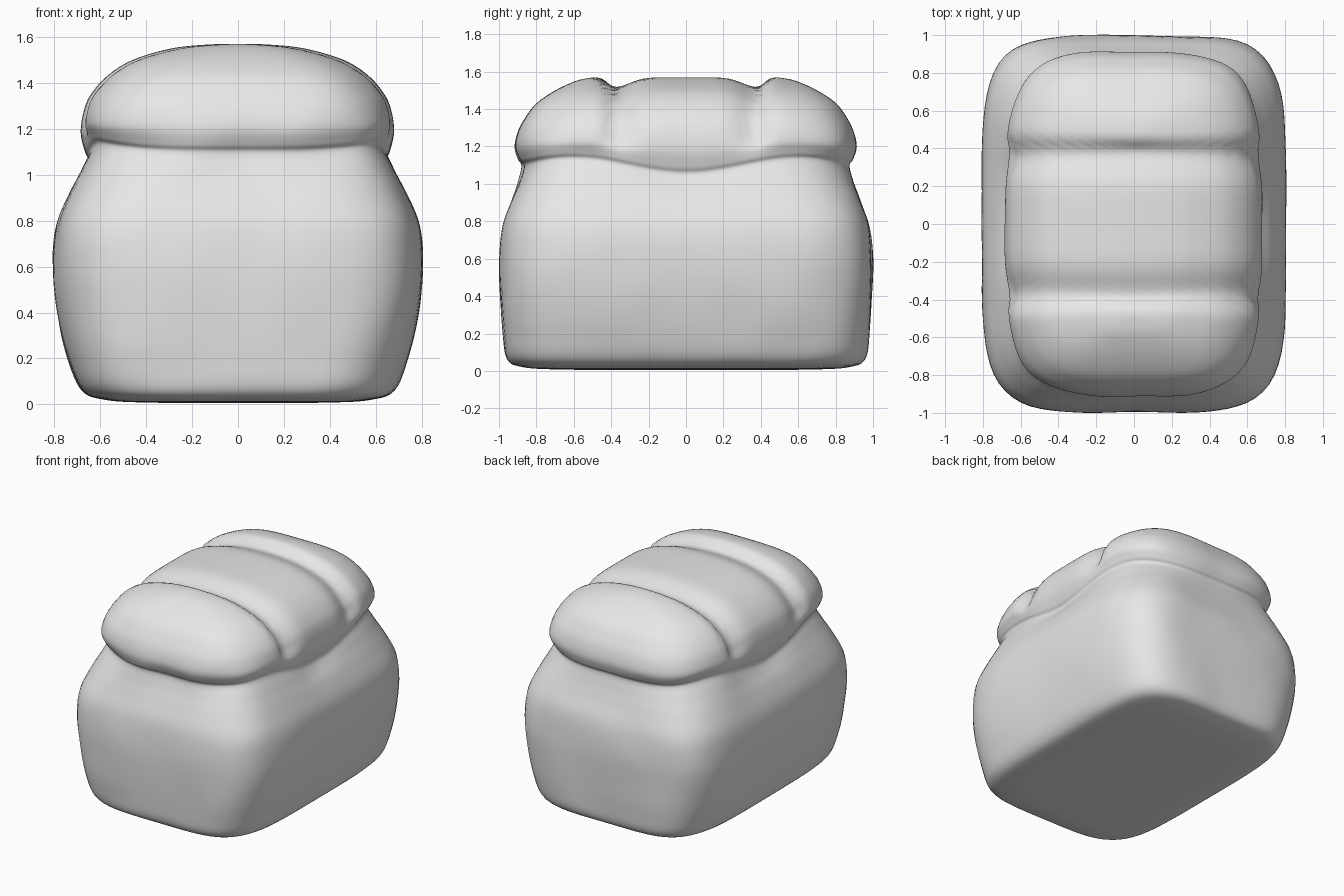
import bpy, bmesh, math
from mathutils import Vector, noise

if "Cube" in bpy.data.objects:
    bpy.data.objects.remove(bpy.data.objects["Cube"], do_unlink=True)

SEGMENTS = 128
STEPS = 6

# Loaf profile: height, half width, half depth, corner squareness
PROFILE = [
    (0.005, 0.0, 0.4, 4.5), (0.008, 0.4, 0.7, 4.5), (0.02, 0.58, 0.87, 4.5),
    (0.06, 0.68, 0.955, 4.7), (0.2, 0.74, 0.98, 4.8), (0.4, 0.785, 0.993, 5),
    (0.6, 0.805, 0.997, 5), (0.78, 0.79, 0.98, 5), (0.92, 0.735, 0.93, 4.8),
    (1.02, 0.68, 0.89, 4.4), (1.09, 0.645, 0.87, 4), (1.13, 0.66, 0.89, 4),
    (1.2, 0.68, 0.91, 4), (1.28, 0.67, 0.895, 4), (1.35, 0.64, 0.86, 4),
    (1.43, 0.57, 0.8, 4), (1.5, 0.46, 0.7, 4), (1.55, 0.29, 0.59, 4),
    (1.567, 0.13, 0.51, 4), (1.57, 0.0, 0.46, 4),
]


def spline(points, steps):
    """Smooth curve through all profile points."""
    rows = [Vector(p) for p in points]
    result = []
    for i in range(len(rows) - 1):
        a, b = rows[max(i - 1, 0)], rows[i]
        c, d = rows[i + 1], rows[min(i + 2, len(rows) - 1)]
        for k in range(steps):
            t = k / steps
            result.append(0.5 * (2 * b + (c - a) * t + (2 * a - 5 * b + 4 * c - d) * t * t
                                 + (3 * b - a - 3 * c + d) * t ** 3))
    return result + [rows[-1]]


def ramp(value, low, high):
    t = min(max((value - low) / (high - low), 0), 1)
    return t * t * (3 - 2 * t)


def shape(p):
    """Add the two top grooves, the wavy crease and soft dough bumps."""
    crease = math.exp(-((p.z - 1.1) / 0.12) ** 2)
    offset = abs(p.y) - 0.38
    width = 0.05 if offset > 0 else 0.11
    groove = math.exp(-(offset / width) ** 2) * ramp(p.z, 1.1, 1.3)
    centre = Vector((0, p.y, 0.7))
    q = centre + (p - centre) * (1 - 0.06 * groove)
    q.z -= 0.04 * math.cos(math.pi * p.y / 0.6) * crease
    bump = noise.noise(p * 3.5) * (0.008 + 0.014 * crease) * ramp(p.z, 0.0, 0.1)
    return q + Vector((p.x, p.y, 0)) * bump


# Loaf: stacked rounded rings closed along a ridge and a base seam
bm = bmesh.new()
rings = []
for z, half_x, half_y, power in spline(PROFILE, STEPS):
    ring = []
    for i in range(SEGMENTS):
        angle = 2 * math.pi * (i + 0.5) / SEGMENTS
        c, s = math.cos(angle), math.sin(angle)
        r = (abs(c) ** power + abs(s) ** power) ** (-1 / power)
        ring.append(bm.verts.new(shape(Vector((max(half_x, 0) * c * r, half_y * s * r, max(z, 0))))))
    rings.append(ring)
for low, high in zip(rings, rings[1:]):
    for i in range(SEGMENTS):
        j = (i + 1) % SEGMENTS
        bm.faces.new((low[i], low[j], high[j], high[i]))
bmesh.ops.remove_doubles(bm, verts=bm.verts, dist=0.0002)
bmesh.ops.recalc_face_normals(bm, faces=bm.faces)

mesh = bpy.data.meshes.new("bread_loaf")
bm.to_mesh(mesh)
bm.free()
loaf = bpy.data.objects.new("bread_loaf", mesh)
bpy.context.collection.objects.link(loaf)

# Plain grey material
grey = bpy.data.materials.new("light_grey")
grey.use_nodes = True
colour = (0.8, 0.8, 0.8, 1)
grey.diffuse_color = colour
grey.node_tree.nodes["Principled BSDF"].inputs["Base Color"].default_value = colour
mesh.materials.append(grey)
mesh.polygons.foreach_set("use_smooth", [True] * len(mesh.polygons))
mesh.update()
